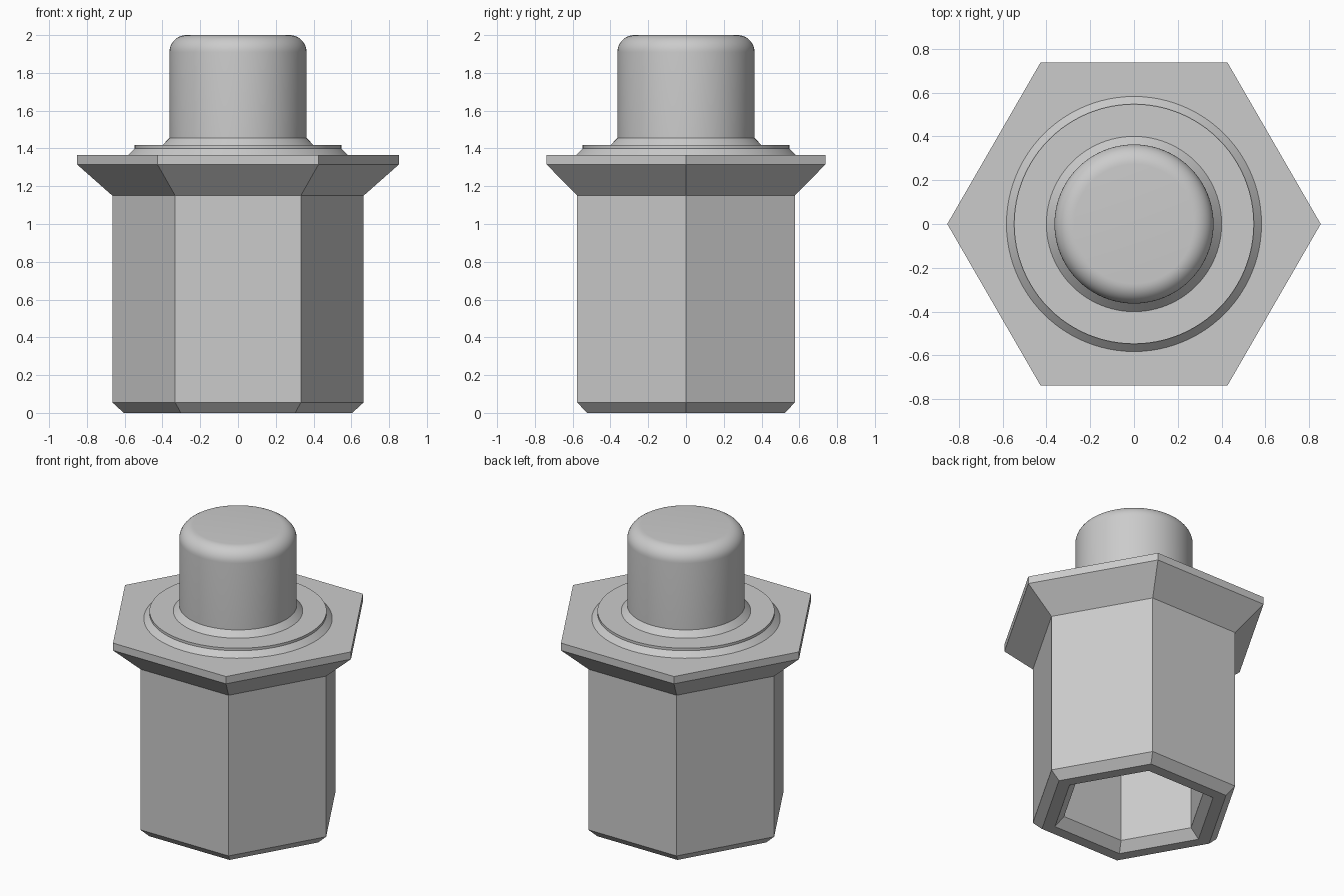
import bpy
import bmesh
from math import sin, cos, pi, radians

cube = bpy.data.objects.get("Cube")
if cube:
    bpy.data.objects.remove(cube, do_unlink=True)

steel = bpy.data.materials.new("grey steel")
steel.use_nodes = True
grey = (0.6, 0.6, 0.6, 1)
steel.diffuse_color = grey
steel.node_tree.nodes["Principled BSDF"].inputs["Base Color"].default_value = grey


def turned(name, profile, sides, smooth=False):
    """Sweep (radius, height) points round z; both ends are capped."""
    bm = bmesh.new()
    rings = []
    for r, z in profile:
        rings.append([bm.verts.new((r * cos(2 * pi * i / sides),
                                    r * sin(2 * pi * i / sides), z))
                      for i in range(sides)])
    for a, b in zip(rings, rings[1:]):
        for i in range(sides):
            j = (i + 1) % sides
            bm.faces.new((a[i], a[j], b[j], b[i]))
    bm.faces.new(rings[0][::-1])
    bm.faces.new(rings[-1])
    bmesh.ops.recalc_face_normals(bm, faces=bm.faces)
    mesh = bpy.data.meshes.new(name)
    bm.to_mesh(mesh)
    bm.free()
    mesh.materials.append(steel)
    ob = bpy.data.objects.new(name, mesh)
    bpy.context.collection.objects.link(ob)
    if smooth:
        bpy.ops.object.select_all(action='DESELECT')
        ob.select_set(True)
        bpy.context.view_layer.objects.active = ob
        bpy.ops.object.shade_smooth_by_angle(angle=radians(30))
    return ob


# Hollow hexagonal body: socket, chamfered rim, outer walls, flared flange
turned("hex_body", [(0.46, 1.15), (0.46, 0.06), (0.52, 0), (0.605, 0),
                    (0.665, 0.055), (0.665, 1.15), (0.852, 1.315),
                    (0.852, 1.365)], 6)

# Round collar on the flange
turned("collar", [(0.582, 1.365), (0.547, 1.4), (0.547, 1.417)], 96, True)

# Pin with a bevelled foot and a rounded top edge
radius, fillet, top = 0.363, 0.09, 2.0
pin = [(0.4, 1.417), (radius, 1.456)]
for k in range(11):
    a = k / 10 * pi / 2
    pin.append((radius - fillet + fillet * cos(a), top - fillet + fillet * sin(a)))
turned("pin", pin, 96, True)
